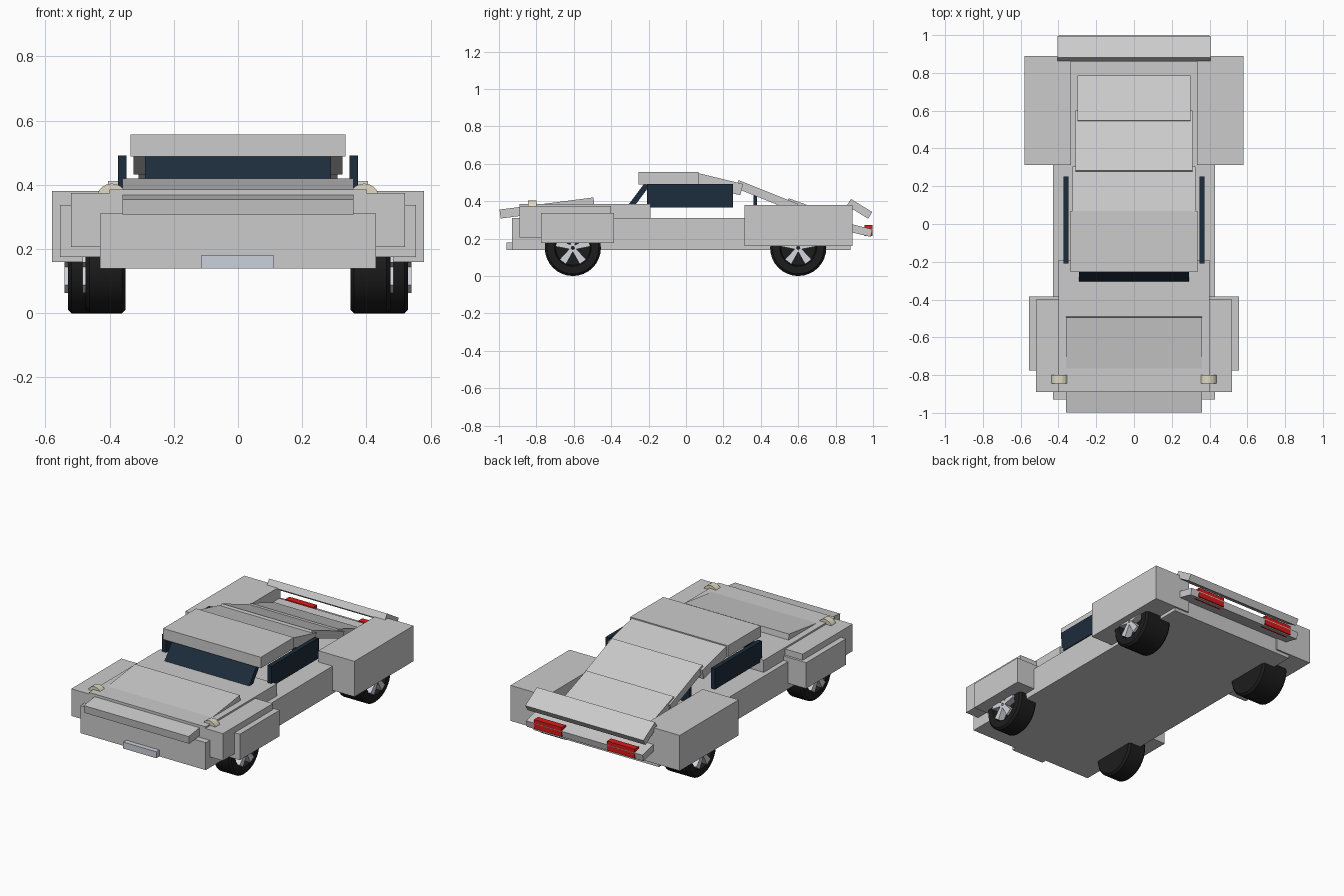
import bpy, bmesh
from math import atan2, hypot, pi, cos, sin
from mathutils import Matrix, Vector

if "Cube" in bpy.data.objects:
    bpy.data.objects.remove(bpy.data.objects["Cube"])


def material(name, rgb):
    m = bpy.data.materials.new(name)
    m.diffuse_color = (*rgb, 1)
    m.use_nodes = True
    m.node_tree.nodes["Principled BSDF"].inputs["Base Color"].default_value = m.diffuse_color
    return m


GLASS = material("dark_glass", (0.012, 0.025, 0.045))
RED = material("red_lamp", (0.7, 0.01, 0.01))
TYRE = material("black_rubber", (0.012, 0.012, 0.012))
RIM = material("light_metal", (0.65, 0.67, 0.72))
LAMP = material("cream_lamp", (0.75, 0.7, 0.55))
PLATE = material("plate_metal", (0.6, 0.63, 0.7))


def finish(name, bm, mat=None):
    bmesh.ops.recalc_face_normals(bm, faces=bm.faces)
    me = bpy.data.meshes.new(name)
    bm.to_mesh(me)
    bm.free()
    ob = bpy.data.objects.new(name, me)
    bpy.context.collection.objects.link(ob)
    if mat:
        me.materials.append(mat)
    return ob


def box(name, x, y, z, mat=None):
    """Box from (low, high) ranges."""
    bm = bmesh.new()
    size = [b - a for a, b in (x, y, z)]
    mid = Vector([(a + b) / 2 for a, b in (x, y, z)])
    bmesh.ops.create_cube(bm, size=1, matrix=Matrix.Translation(mid) @ Matrix.Diagonal((*size, 1)))
    return finish(name, bm, mat)


def panel(name, w, p0, p1, t, mat=None):
    """Tilted slab of half width w whose top runs from p0 to p1 in (y, z)."""
    dy, dz = p1[0] - p0[0], p1[1] - p0[1]
    length = hypot(dy, dz)
    bm = bmesh.new()
    m = (Matrix.Translation((0, *p0)) @ Matrix.Rotation(atan2(dz, dy), 4, 'X')
         @ Matrix.Translation((0, length / 2, -t / 2)) @ Matrix.Diagonal((2 * w, length, t, 1)))
    bmesh.ops.create_cube(bm, size=1, matrix=m)
    return finish(name, bm, mat)


def both(name, x, y, z, mat=None):
    """Mirrored pair of boxes."""
    box(name + "_right", x, y, z, mat)
    box(name + "_left", (-x[1], -x[0]), y, z, mat)


# Body blocks
box("lower_body", (-.43, .43), (-.93, .88), (.14, .31))
box("nose_block", (-.40, .40), (-.89, -.19), (.30, .385))
both("front_fender", (.39, .52), (-.89, -.40), (.207, .375))
both("front_arch", (.40, .555), (-.775, -.385), (.176, .337))
both("rear_fender", (.333, .58), (.312, .89), (.16, .38))
box("number_plate", (-.115, .112), (-.96, -.92), (.14, .18), PLATE)

# Hood, roof and sloping rear panels
panel("hood", .36, (-.997, .355), (-.495, .42), .048)
box("roof", (-.335, .335), (-.255, .068), (.488, .556))
panel("roof_slope", .325, (.04, .556), (.305, .492), .062)
panel("upper_rear_panel", .31, (.282, .512), (.60, .385), .045)
panel("lower_rear_panel", .30, (.548, .416), (.785, .33), .04)
panel("spoiler", .405, (.882, .412), (.996, .342), .042)
panel("tail_panel", .40, (.78, .302), (.997, .25), .042)

# Glass
panel("windscreen", .29, (-.312, .375), (-.222, .495), .03, GLASS)
box("rear_glass", (-.29, .29), (.36, .38), (.30, .435), GLASS)
both("side_window", (.347, .374), (-.208, .252), (.365, .492), GLASS)

# Tail lamps
both("tail_lamp", (.155, .345), (.955, .996), (.214, .272), RED)


def lathe_x(name, cx, cy, cz, side, profile, n, mat):
    """Closed disc stack along x: profile is (x offset outward, radius)."""
    bm = bmesh.new()
    rings = []
    for dx, r in profile:
        rings.append([bm.verts.new((cx + side * dx, cy + r * cos(2 * pi * i / n), cz + r * sin(2 * pi * i / n)))
                      for i in range(n)])
    for a, b in zip(rings, rings[1:]):
        for i in range(n):
            j = (i + 1) % n
            bm.faces.new((a[i], a[j], b[j], b[i]))
    bm.faces.new(rings[0])
    bm.faces.new(rings[-1])
    return finish(name, bm, mat)


def spokes(name, x, cy, cz, side):
    """Five flat tapered spokes on the wheel's outer face."""
    bm = bmesh.new()
    for k in range(5):
        rot = Matrix.Rotation(pi / 2 + 2 * pi * k / 5, 4, 'X')
        for f in bmesh.ops.create_cube(bm, size=1)["verts"]:
            r = .092 if f.co.y > 0 else .008
            w = .021 if f.co.y > 0 else .011
            p = rot @ Vector((0, r, w if f.co.z > 0 else -w))
            f.co = (x + side * (.01 if f.co.x > 0 else -.03), cy + p.y, cz + p.z)
    return finish(name, bm, RIM)


# Wheels
for end, y, x0, x1 in (("front", -.605, .35, .475), ("rear", .60, .35, .53)):
    w = x1 - x0
    prof = [(0, .138), (.012, .15), (w - .012, .15), (w, .138), (w, .098), (w - .03, .092)]
    for s, label in ((1, "right"), (-1, "left")):
        tyre = lathe_x(f"{end}_tyre_{label}", s * x0, y, .15, s, prof, 32, TYRE)
        bpy.context.view_layer.objects.active = tyre
        tyre.select_set(True)
        bpy.ops.object.shade_smooth_by_angle()
        tyre.select_set(False)
        spokes(f"{end}_spokes_{label}", s * x1, y, .15, s)

# Pop-up head lamps
for s, label in ((1, "right"), (-1, "left")):
    bm = bmesh.new()
    m = Matrix.Translation((s * .393, -.822, .357)) @ Matrix.Rotation(pi / 2, 4, 'X')
    bmesh.ops.create_cone(bm, cap_ends=True, segments=20, radius1=.047, radius2=.047, depth=.044, matrix=m)
    finish(f"head_lamp_{label}", bm, LAMP)
